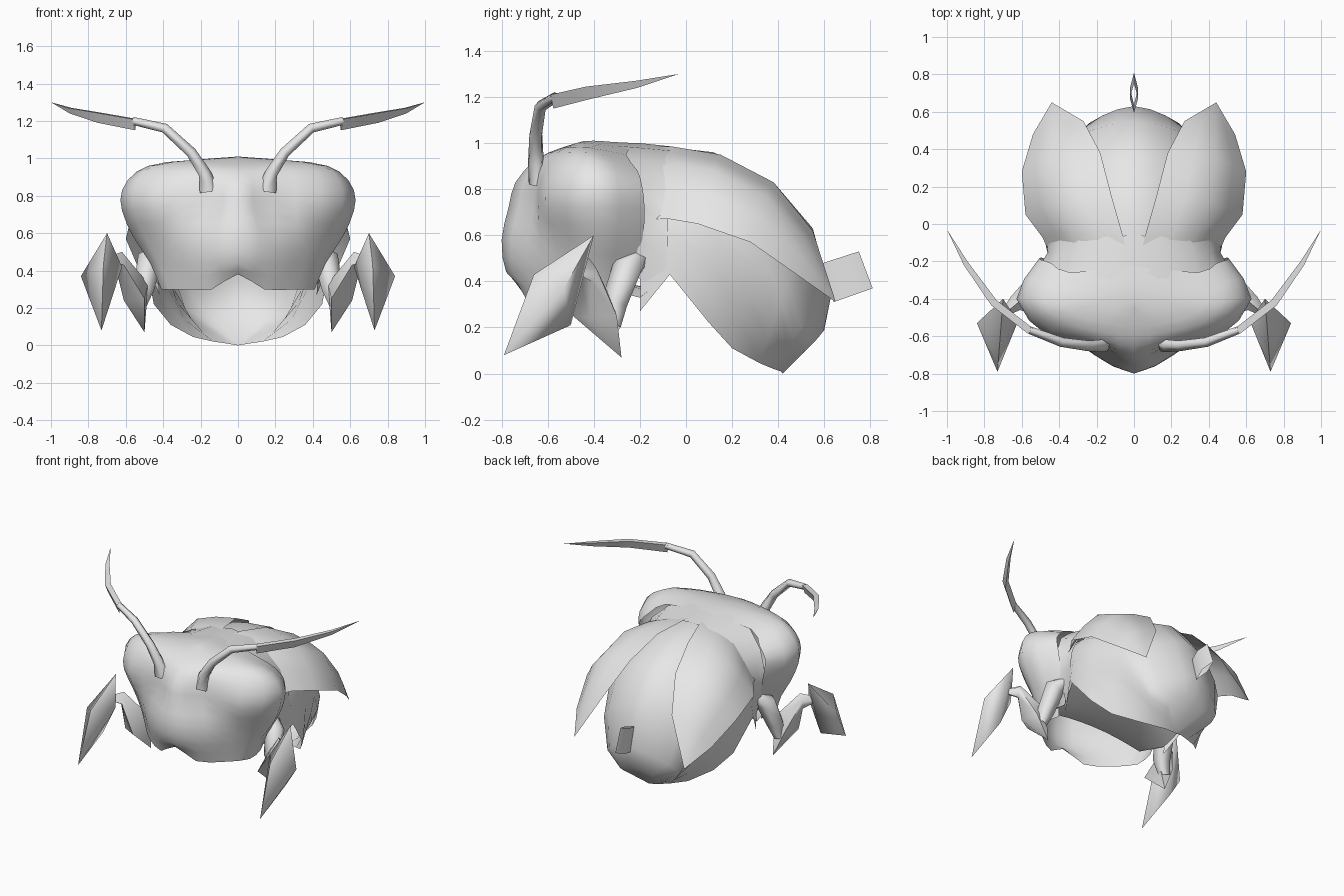
import bpy, bmesh, math
from mathutils import Vector as V

if "Cube" in bpy.data.objects:
    bpy.data.objects.remove(bpy.data.objects["Cube"])

grey = bpy.data.materials.new("plain_grey")
grey.diffuse_color = (0.8, 0.8, 0.8, 1)
grey.use_nodes = True
grey.node_tree.nodes["Principled BSDF"].inputs["Base Color"].default_value = grey.diffuse_color


def finish(name, verts, faces, angle=60, mirror=True):
    """Make a smooth-shaded, optionally mirrored object."""
    me = bpy.data.meshes.new(name)
    me.from_pydata([tuple(v) for v in verts], [], faces)
    bm = bmesh.new()
    bm.from_mesh(me)
    bmesh.ops.remove_doubles(bm, verts=bm.verts, dist=0.0005)
    bmesh.ops.recalc_face_normals(bm, faces=bm.faces)
    bm.to_mesh(me)
    bm.free()
    me.materials.append(grey)
    ob = bpy.data.objects.new(name, me)
    bpy.context.collection.objects.link(ob)
    bpy.ops.object.select_all(action='DESELECT')
    ob.select_set(True)
    bpy.context.view_layer.objects.active = ob
    bpy.ops.object.shade_smooth_by_angle(angle=math.radians(angle))
    if mirror:
        mod = ob.modifiers.new("mirror", 'MIRROR')
        mod.merge_threshold = 0.001
    return ob


def refine(pts, mirrored=False):
    """Insert a smooth midpoint between neighbouring points."""
    first = 2 * pts[0] - pts[1]
    if mirrored:
        first = V((-pts[1].x, pts[1].y, pts[1].z))
    ext = [first] + pts + [2 * pts[-1] - pts[-2]]
    out = []
    for i in range(1, len(ext) - 2):
        a, b, c, d = ext[i - 1:i + 3]
        out += [b, (9 * (b + c) - a - d) / 16]
    return out + [pts[-1]]


def sheet(name, rows, across=1, along=1, mirrored=True, angle=80):
    """Curved open surface through rows of points."""
    rows = [[V(p) for p in r] for r in rows]
    for _ in range(across):
        rows = [refine(r, mirrored) for r in rows]
    for _ in range(along):
        rows = [list(r) for r in zip(*[refine(list(c)) for c in zip(*rows)])]
    n = len(rows[0])
    faces = [(i * n + j, i * n + j + 1, i * n + n + j + 1, i * n + n + j)
             for i in range(len(rows) - 1) for j in range(n - 1)]
    return finish(name, [p for r in rows for p in r], faces, angle)


def spindle(name, start, rings, end, angle=75):
    """Pointed limb segment through one or more rings."""
    n = len(rings[0])
    verts = [start] + [p for r in rings for p in r] + [end]
    last = 1 + n * (len(rings) - 1)
    faces = []
    for i in range(n):
        j = (i + 1) % n
        faces += [(0, 1 + i, 1 + j), (len(verts) - 1, last + j, last + i)]
        for k in range(len(rings) - 1):
            o = 1 + k * n
            faces.append((o + i, o + j, o + n + j, o + n + i))
    return finish(name, verts, faces, angle)


def tube(name, path, radii, sides=5):
    """Tapered tube along a path."""
    path = [V(p) for p in path]
    verts, faces = [], []
    for i, p in enumerate(path):
        d = (path[min(i + 1, len(path) - 1)] - path[max(i - 1, 0)]).normalized()
        u = d.cross(V((0, 1, 0.3))).normalized()
        w = d.cross(u)
        for k in range(sides):
            a = 2 * math.pi * k / sides
            verts.append(p + radii[i] * (u * math.cos(a) + w * math.sin(a)))
    for i in range(len(path) - 1):
        for k in range(sides):
            m = (k + 1) % sides
            faces.append((i * sides + k, i * sides + m,
                          i * sides + sides + m, i * sides + sides + k))
    return finish(name, verts, faces, 80)


# Head with bulging eyes: height, front y, then nose, eye front, eye side
# (x, y), then eye back (x, y, z)
levels = [
    (.98, -.54, (.15, -.53), (.28, -.50), (.38, -.42), (.34, -.26, .95)),
    (.93, -.65, (.17, -.62), (.42, -.54), (.54, -.40), (.44, -.21, .88)),
    (.83, -.74, (.17, -.65), (.44, -.60), (.62, -.40), (.50, -.19, .81)),
    (.72, -.77, (.18, -.66), (.44, -.61), (.62, -.40), (.50, -.18, .72)),
    (.58, -.80, (.22, -.69), (.40, -.57), (.56, -.40), (.47, -.19, .58)),
    (.44, -.78, (.20, -.70), (.36, -.56), (.47, -.42), (.43, -.25, .44)),
    (.30, -.71, (.14, -.68), (.30, -.58), (.41, -.45), (.39, -.30, .30)),
]
rows = [[(0, y, z) for y, z in ((-.44, 1.01), (-.42, 1.01), (-.38, 1.01),
                                (-.32, 1.005), (-.22, 1.0))]]
for z, front, *ring, back in levels:
    # The mouth notch lifts the middle of the lowest level
    rows.append([(0, front, .38 if z == .30 else z)]
                + [(x, y, z) for x, y in ring] + [back])
sheet("head", rows)

# Neck joining the back of the head to the abdomen
sheet("neck", [
    [(0, -.30, 1.0), (.33, -.27, .94), (.49, -.20, .72), (.42, -.25, .44)],
    [(0, -.20, 1.0), (.32, -.17, .92), (.46, -.15, .70), (.44, -.18, .40)],
    [(0, -.06, .985), (.30, -.08, .91), (.46, -.08, .68), (.48, -.08, .44)],
], along=0)

# Belly plate closing the chest from below
sheet("belly_plate", [
    [(0, -.42, .42), (.20, -.42, .41), (.40, -.42, .38)],
    [(0, -.20, .38), (.24, -.20, .37), (.43, -.20, .33)],
    [(0, -.08, .43), (.26, -.07, .43), (.47, -.07, .43)],
], along=0)

# Abdomen shell, open underneath: back line, side, rim
sheet("abdomen", [
    [(0, -.20, .99), (.40, -.19, .75), (.42, -.20, .27)],
    [(0, -.05, .98), (.42, -.03, .75), (.49, -.07, .43)],
    [(0, .12, .96), (.42, .13, .70), (.45, .10, .22)],
    [(0, .38, .83), (.39, .32, .58), (.36, .20, .11)],
    [(0, .55, .63), (.35, .44, .40), (.24, .32, .045)],
    [(0, .63, .34), (.28, .50, .20), (.13, .38, .02)],
    [(0, .60, .19), (.15, .54, .12), (.06, .41, .01)],
    [(0, .42, 0), (0, .42, 0), (0, .42, 0)],
], across=2, along=0)

# Wing cases: inner edge, outer edge, bulge
wing = [
    ((.04, -.15, .985), (.45, -.16, .67), .9),
    ((.06, -.06, .985), (.49, -.07, .67), 1),
    ((.12, .15, .95), (.58, .05, .65), 1),
    ((.18, .38, .83), (.60, .28, .57), .9),
    ((.27, .55, .62), (.54, .48, .43), .5),
    ((.44, .65, .31), (.44, .65, .31), 0),
]
sheet("wing_case",
      [[a, (V(a) + V(b)) / 2 + k * V((.06, .02, .08)), b] for a, b, k in wing],
      along=0, mirrored=False)

# Legs: hip to knee, knee upward, then outer blade
tube("upper_leg", [(.42, -.20, .50), (.47, -.25, .46), (.50, -.31, .30), (.53, -.32, .20)],
     [.04, .07, .06, .04])
spindle("middle_leg", (.74, -.52, .46),
        [[(.61, -.46, .43), (.65, -.41, .40), (.66, -.39, .46), (.62, -.42, .50)],
         [(.50, -.49, .25), (.61, -.42, .24), (.58, -.30, .25), (.48, -.33, .33)]],
        (.50, -.28, .07))
spindle("outer_leg", (.70, -.40, .60),
        [[(.62, -.52, .42), (.72, -.66, .43), (.84, -.53, .37), (.73, -.50, .21)]],
        (.73, -.79, .08))

# Antennae: round stalk and tapering blade with a three-sided section
tube("antenna_stalk",
     [(.16, -.63, .83), (.18, -.65, .92), (.25, -.65, 1.03), (.39, -.63, 1.16),
      (.56, -.565, 1.20)],
     [.055, .036, .03, .027, .022])
side = V((.7, -.7, 0))
blade = []
for x, y, z, drop, w in [(.55, -.575, 1.21, .06, .02), (.75, -.42, 1.245, .055, .02),
                         (.90, -.21, 1.27, .03, .014), (1, -.03, 1.30, 0, 0)]:
    p = V((x, y, z))
    low = p - V((0, 0, drop))
    blade.append([low, p - w * side, p + w * side, low])
sheet("antenna_blade", blade, across=0, along=0, mirrored=False)

# Tail tube, flattened and open at both ends
section = [(0, 0), (.022, .5), (0, 1), (-.022, .5)]
low = [V((x, .64 + .17 * t, .31 + .06 * t)) for x, t in section]
high = [V((x, .595 + .155 * t, .48 + .05 * t)) for x, t in section]
finish("tail_tube", low + high,
       [(i, (i + 1) % 4, 4 + (i + 1) % 4, 4 + i) for i in range(4)], mirror=False)
